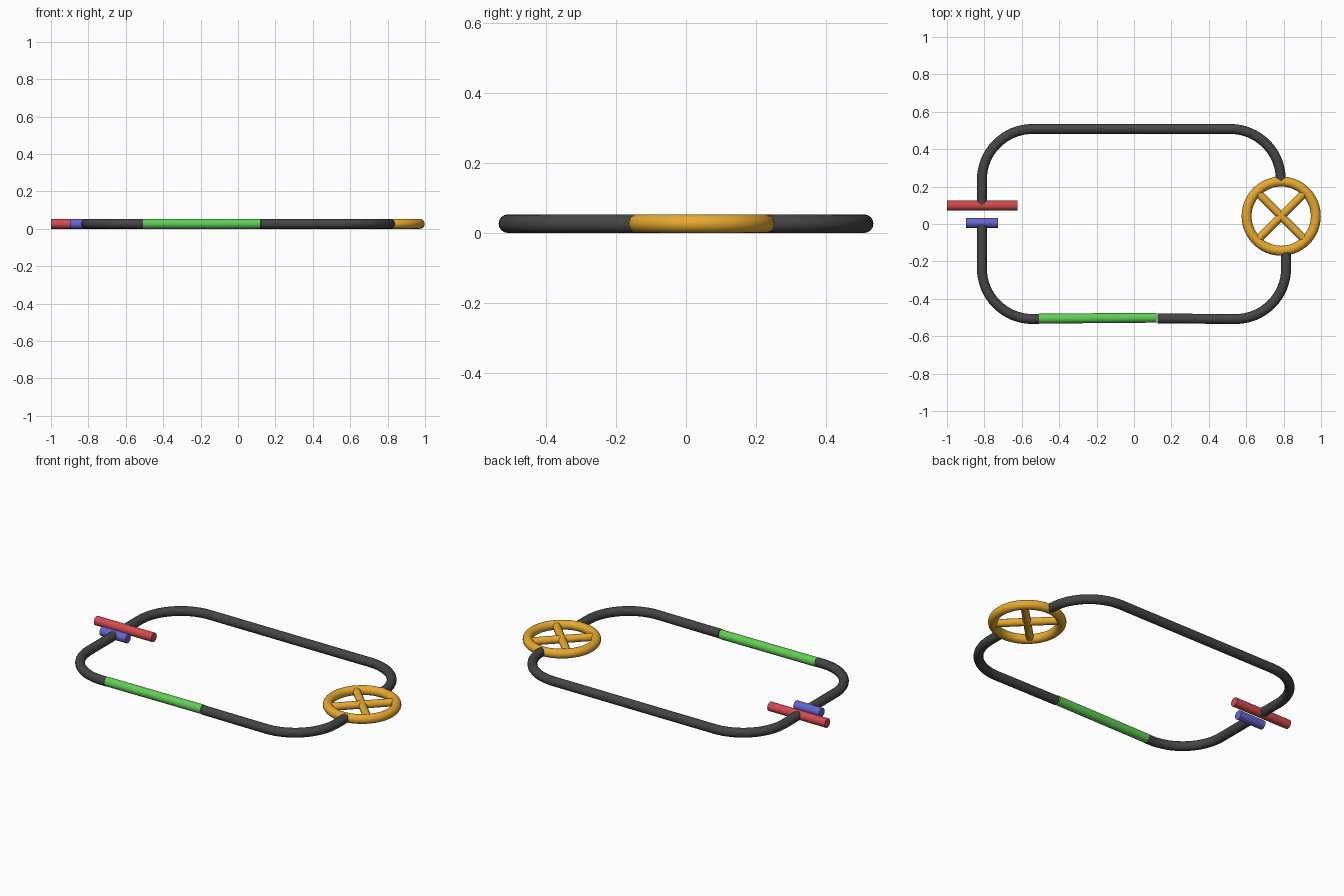
import bpy
from math import sin, cos, pi, radians

if "Cube" in bpy.data.objects:
    bpy.data.objects.remove(bpy.data.objects["Cube"])

R = 0.0265  # wire radius; everything lies in the plane z = R


def material(name, rgb):
    m = bpy.data.materials.new(name)
    m.diffuse_color = (*rgb, 1)
    m.use_nodes = True
    m.node_tree.nodes["Principled BSDF"].inputs["Base Color"].default_value = m.diffuse_color
    return m


BLACK = material("dark_wire", (0.06, 0.06, 0.06))
RED = material("red", (0.65, 0.07, 0.08))
BLUE = material("blue", (0.13, 0.13, 0.65))
GREEN = material("green", (0.12, 0.62, 0.09))
GOLD = material("gold", (0.8, 0.4, 0.03))


def finish(name, mat):
    ob = bpy.context.object
    ob.name = name
    ob.data.materials.append(mat)
    bpy.ops.object.shade_smooth_by_angle(angle=radians(40))


def tube(name, pts, mat, r=R):
    """Round capped tube through points in the circuit plane."""
    cu = bpy.data.curves.new(name, 'CURVE')
    cu.dimensions = '3D'
    cu.bevel_depth = r
    cu.bevel_resolution = 6
    cu.use_fill_caps = True
    sp = cu.splines.new('POLY')
    sp.points.add(len(pts) - 1)
    for p, (x, y) in zip(sp.points, pts):
        p.co = (x, y, R, 1)
    ob = bpy.data.objects.new(name, cu)
    bpy.context.collection.objects.link(ob)
    bpy.ops.object.select_all(action='DESELECT')
    bpy.context.view_layer.objects.active = ob
    ob.select_set(True)
    bpy.ops.object.convert(target='MESH')
    finish(name, mat)


def arc(cx, cy, r, a0, a1, n=16):
    return [(cx + r * cos(radians(a0 + (a1 - a0) * i / n)),
             cy + r * sin(radians(a0 + (a1 - a0) * i / n))) for i in range(n + 1)]


# Wires
C = 0.27
X, Y = 0.813, 0.508
tube("upper_wire", [(-X, 0.10)] + arc(-X + C, Y - C, C, 180, 90)
     + arc(0.785 - C, Y - C, C, 90, 0) + [(0.785, 0.23)], BLACK)
tube("lower_right_wire", [(0.125, -Y + .003)] + arc(X - C, -Y + C, C, -90, 0)
     + [(X, -0.15)], BLACK)
tube("lower_left_wire", [(-X, 0.0)] + arc(-X + C, -Y + C, C, 180, 270)
     + [(-0.508, -Y)], BLACK)

# Battery plates and resistor
tube("long_battery_plate", [(-1.0, 0.099), (-0.622, 0.099)], RED)
tube("short_battery_plate", [(-0.898, 0.006), (-0.728, 0.006)], BLUE)
tube("resistor", [(-0.508, -0.506), (0.12, -0.501)], GREEN)

# Lamp: ring with a diagonal cross
LX, LY, LR = 0.787, 0.042, 0.185
bpy.ops.mesh.primitive_torus_add(location=(LX, LY, R), major_radius=LR, minor_radius=R,
                                 major_segments=64, minor_segments=20)
finish("lamp_ring", GOLD)
d = LR * cos(pi / 4)
for i, s in enumerate((1, -1)):
    tube(f"lamp_cross_{i + 1}", [(LX - d, LY - s * d), (LX + d, LY + s * d)], GOLD, 0.022)
